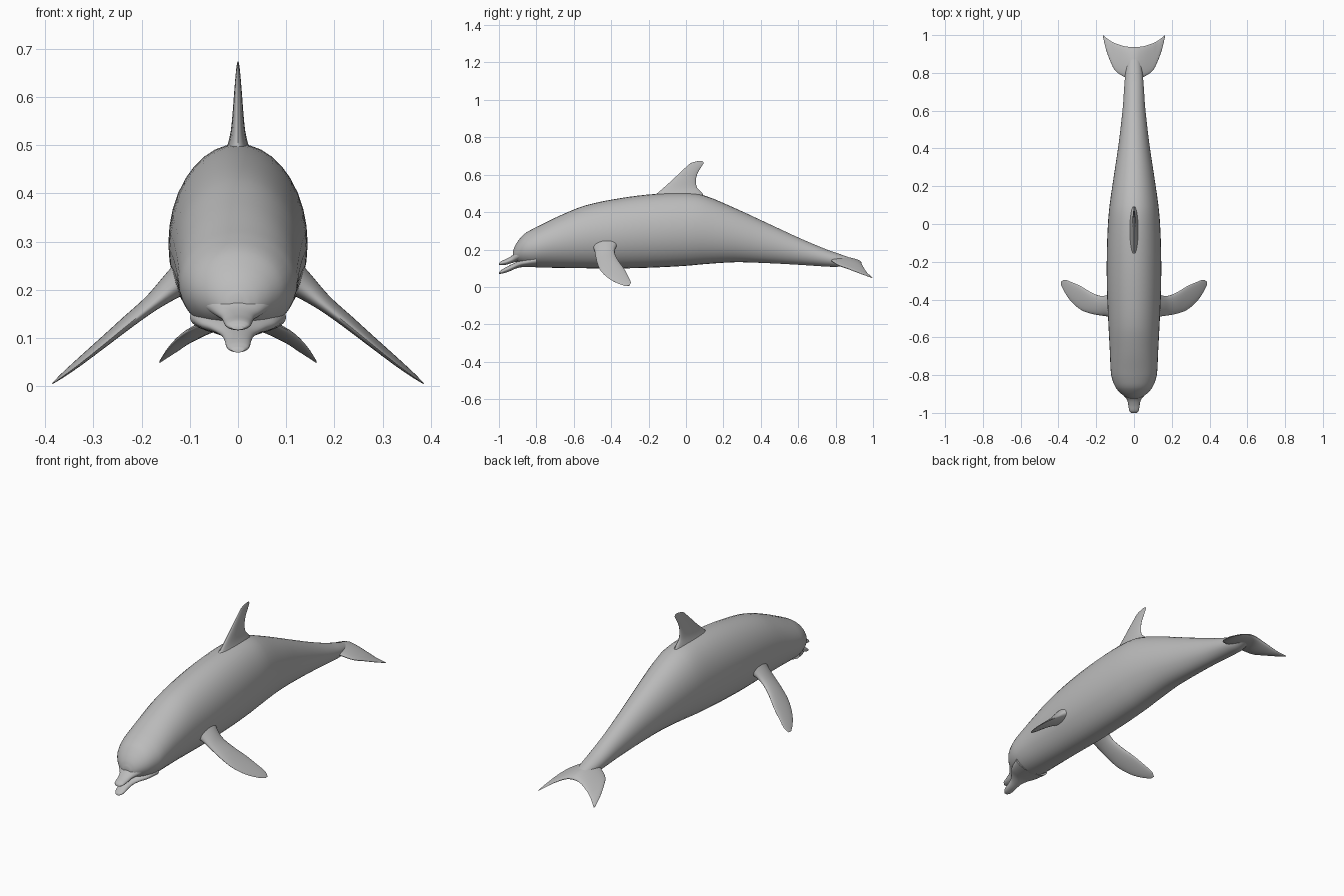
import bpy, bmesh, math
from mathutils import Vector

skin = bpy.data.materials.new("grey skin")
skin.diffuse_color = (0.5, 0.5, 0.5, 1)


def smooth_stations(st, steps):
    """Spline through rows of numbers; the first number of a row is the parameter."""
    def slope(i, k):
        a, b = st[max(i - 1, 0)], st[min(i + 1, len(st) - 1)]
        return (b[k] - a[k]) / (b[0] - a[0])
    out = []
    for i in range(len(st) - 1):
        p, q = st[i], st[i + 1]
        h = q[0] - p[0]
        for s in range(steps):
            t = s / steps
            out.append([(2*t**3 - 3*t**2 + 1) * p[k] + (t**3 - 2*t*t + t) * h * slope(i, k)
                        + (3*t*t - 2*t**3) * q[k] + (t**3 - t*t) * h * slope(i + 1, k)
                        for k in range(len(p))])
    return out + [list(st[-1])]


def loft(name, sections, sides=28, mirror=False):
    """Skin over elliptical sections given as (centre, axis a, axis b)."""
    bm = bmesh.new()
    rings = []
    for c, a, b in sections:
        rings.append([bm.verts.new(c + a * math.cos(u) + b * math.sin(u))
                      for u in (2 * math.pi * j / sides for j in range(sides))])
    for r, q in zip(rings, rings[1:]):
        for j in range(sides):
            k = (j + 1) % sides
            bm.faces.new((r[j], r[k], q[k], q[j]))
    bm.faces.new(rings[0])
    bm.faces.new(rings[-1])
    bmesh.ops.recalc_face_normals(bm, faces=bm.faces)
    me = bpy.data.meshes.new(name)
    bm.to_mesh(me)
    bm.free()
    me.materials.append(skin)
    ob = bpy.data.objects.new(name, me)
    bpy.context.collection.objects.link(ob)
    if mirror:
        ob.modifiers.new("mirror", "MIRROR").use_mirror_merge = False
    bpy.ops.object.select_all(action='DESELECT')
    ob.select_set(True)
    bpy.context.view_layer.objects.active = ob
    bpy.ops.object.shade_smooth_by_angle(angle=math.radians(50))
    return ob


def tube(name, rows, steps=4):
    """Rows along the body: y, top z, bottom z, half width."""
    secs = [(Vector((0, y, (t + b) / 2)), Vector((w, 0, 0)), Vector((0, 0, (t - b) / 2)))
            for y, t, b, w in smooth_stations(rows, steps)]
    return loft(name, secs, 36)


def blade(name, rows, normal, steps=4, mirror=False):
    """Rows: parameter, leading edge xyz, trailing edge xyz, half thickness."""
    n = Vector(normal).normalized()
    secs = []
    for r in smooth_stations(rows, steps):
        lead, trail = Vector(r[1:4]), Vector(r[4:7])
        secs.append(((lead + trail) / 2, (trail - lead) / 2, n * r[7]))
    return loft(name, secs, 24, mirror)


# Body from the forehead to the tail stock
tube("body", [
    (-0.925, 0.190, 0.150, 0.020), (-0.915, 0.218, 0.140, 0.045),
    (-0.895, 0.250, 0.130, 0.072), (-0.865, 0.283, 0.118, 0.097),
    (-0.82, 0.310, 0.107, 0.116), (-0.78, 0.330, 0.104, 0.123),
    (-0.675, 0.381, 0.102, 0.128), (-0.54, 0.435, 0.100, 0.135),
    (-0.355, 0.474, 0.099, 0.143), (-0.167, 0.497, 0.104, 0.144),
    (0.0, 0.502, 0.113, 0.138), (0.10, 0.488, 0.122, 0.129),
    (0.26, 0.422, 0.132, 0.106), (0.42, 0.348, 0.128, 0.082),
    (0.61, 0.260, 0.118, 0.060), (0.75, 0.201, 0.109, 0.050),
    (0.81, 0.180, 0.108, 0.044), (0.88, 0.155, 0.122, 0.028),
    (0.92, 0.140, 0.128, 0.012)])

# Open beak
tube("upper_beak", [
    (-1.0, 0.127, 0.117, 0.014), (-0.99, 0.137, 0.116, 0.024),
    (-0.96, 0.150, 0.119, 0.030), (-0.93, 0.168, 0.128, 0.037),
    (-0.905, 0.195, 0.135, 0.058), (-0.87, 0.215, 0.145, 0.085),
    (-0.82, 0.230, 0.150, 0.100)])
tube("lower_beak", [
    (-1.0, 0.079, 0.070, 0.012), (-0.985, 0.092, 0.071, 0.023),
    (-0.95, 0.112, 0.081, 0.028), (-0.92, 0.127, 0.094, 0.036),
    (-0.89, 0.142, 0.104, 0.058), (-0.86, 0.155, 0.106, 0.080),
    (-0.80, 0.180, 0.106, 0.100)])

# Swept back fin on the spine
blade("dorsal_fin", [
    (0.45, 0, -0.22, 0.45, 0, 0.11, 0.45, 0.040),
    (0.50, 0, -0.155, 0.50, 0, 0.088, 0.50, 0.022),
    (0.53, 0, -0.120, 0.53, 0, 0.060, 0.53, 0.015),
    (0.57, 0, -0.075, 0.57, 0, 0.053, 0.57, 0.011),
    (0.61, 0, -0.033, 0.61, 0, 0.063, 0.61, 0.008),
    (0.645, 0, 0.005, 0.645, 0, 0.084, 0.645, 0.005),
    (0.664, 0, 0.030, 0.664, 0, 0.094, 0.664, 0.003),
    (0.674, 0, 0.068, 0.674, 0, 0.088, 0.674, 0.001)], (1, 0, 0))

# Pair of side flippers angled down and back
blade("flippers", [
    (0.09, 0.09, -0.51, 0.235, 0.09, -0.34, 0.250, 0.040),
    (0.14, 0.14, -0.490, 0.198, 0.14, -0.375, 0.212, 0.026),
    (0.18, 0.18, -0.484, 0.166, 0.18, -0.380, 0.178, 0.017),
    (0.23, 0.23, -0.474, 0.126, 0.23, -0.360, 0.138, 0.013),
    (0.28, 0.28, -0.455, 0.085, 0.28, -0.330, 0.096, 0.010),
    (0.33, 0.33, -0.413, 0.045, 0.33, -0.308, 0.054, 0.007),
    (0.365, 0.365, -0.365, 0.019, 0.365, -0.295, 0.024, 0.004),
    (0.385, 0.385, -0.325, 0.005, 0.385, -0.303, 0.006, 0.001)],
    (0.62, 0, 0.78), mirror=True)

# Tail fluke, lofted from one tip across to the other
half = [
    (0.0, 0, 0.750, 0.155, 0, 0.938, 0.130, 0.020),
    (0.045, 0.045, 0.775, 0.143, 0.045, 0.940, 0.121, 0.015),
    (0.10, 0.10, 0.812, 0.118, 0.10, 0.957, 0.092, 0.010),
    (0.125, 0.125, 0.860, 0.101, 0.125, 0.970, 0.074, 0.007),
    (0.147, 0.147, 0.920, 0.077, 0.147, 0.986, 0.059, 0.004),
    (0.163, 0.163, 0.985, 0.052, 0.163, 0.999, 0.048, 0.001)]
left = [(-r[0], -r[1], r[2], r[3], -r[4], r[5], r[6], r[7]) for r in reversed(half[1:])]
blade("tail_fluke", left + half, (0, 0.25, 1))
